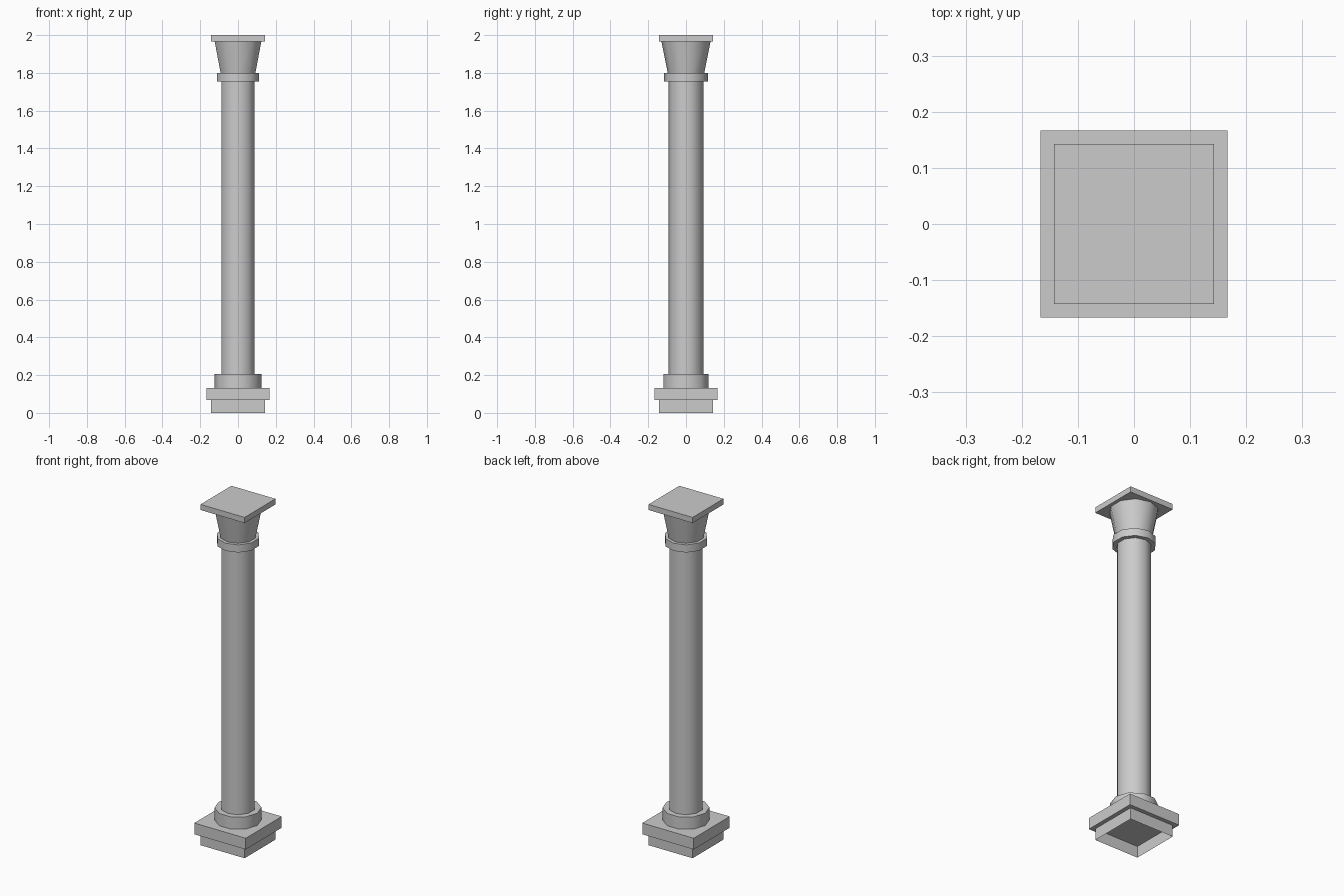
import bpy, bmesh, math

if "Cube" in bpy.data.objects:
    bpy.data.objects.remove(bpy.data.objects["Cube"])

SIDES = 10


def block(name, half, z0, z1, open_bottom=False):
    """Square slab centred on the axis."""
    bm = bmesh.new()
    bmesh.ops.create_cube(bm, size=1)
    for v in bm.verts:
        v.co = (v.co.x * 2 * half, v.co.y * 2 * half, z0 if v.co.z < 0 else z1)
    if open_bottom:
        bm.normal_update()
        low = [f for f in bm.faces if f.normal.z < -0.5]
        bmesh.ops.delete(bm, geom=low, context='FACES_ONLY')
    mesh = bpy.data.meshes.new(name)
    bm.to_mesh(mesh)
    bm.free()
    obj = bpy.data.objects.new(name, mesh)
    bpy.context.collection.objects.link(obj)
    return obj


def drum(name, r0, r1, z0, z1, start=math.pi / 2, caps=True):
    """Ten-sided ring or drum, first corner at the start angle."""
    bm = bmesh.new()
    rings = []
    for r, z in ((r0, z0), (r1, z1)):
        angles = [start + 2 * math.pi * i / SIDES for i in range(SIDES)]
        rings.append([bm.verts.new((r * math.cos(a), r * math.sin(a), z)) for a in angles])
    low, high = rings
    for i in range(SIDES):
        j = (i + 1) % SIDES
        bm.faces.new((low[i], low[j], high[j], high[i]))
    if caps:
        bm.faces.new(low[::-1])
        bm.faces.new(high)
    mesh = bpy.data.meshes.new(name)
    bm.to_mesh(mesh)
    bm.free()
    obj = bpy.data.objects.new(name, mesh)
    bpy.context.collection.objects.link(obj)
    # Soft sides, crisp rims
    bpy.ops.object.select_all(action='DESELECT')
    obj.select_set(True)
    bpy.context.view_layer.objects.active = obj
    bpy.ops.object.shade_smooth_by_angle(angle=math.radians(40))
    return obj


# Base: hollow foot, wider plinth, collar with corners on x
block("base_foot", 0.143, 0.0, 0.067, open_bottom=True)
block("base_plinth", 0.167, 0.067, 0.133)
drum("base_collar", 0.125, 0.125, 0.133, 0.205, start=0.0)

# Shaft, with ends hidden inside the collar and neck ring
drum("shaft", 0.092, 0.092, 0.133, 1.80, caps=False)

# Capital: neck ring, flared bell, square top slab
drum("neck_ring", 0.116, 0.116, 1.755, 1.80)
drum("capital_bell", 0.097, 0.130, 1.80, 1.967, caps=False)
block("capital_slab", 0.143, 1.967, 2.0)
